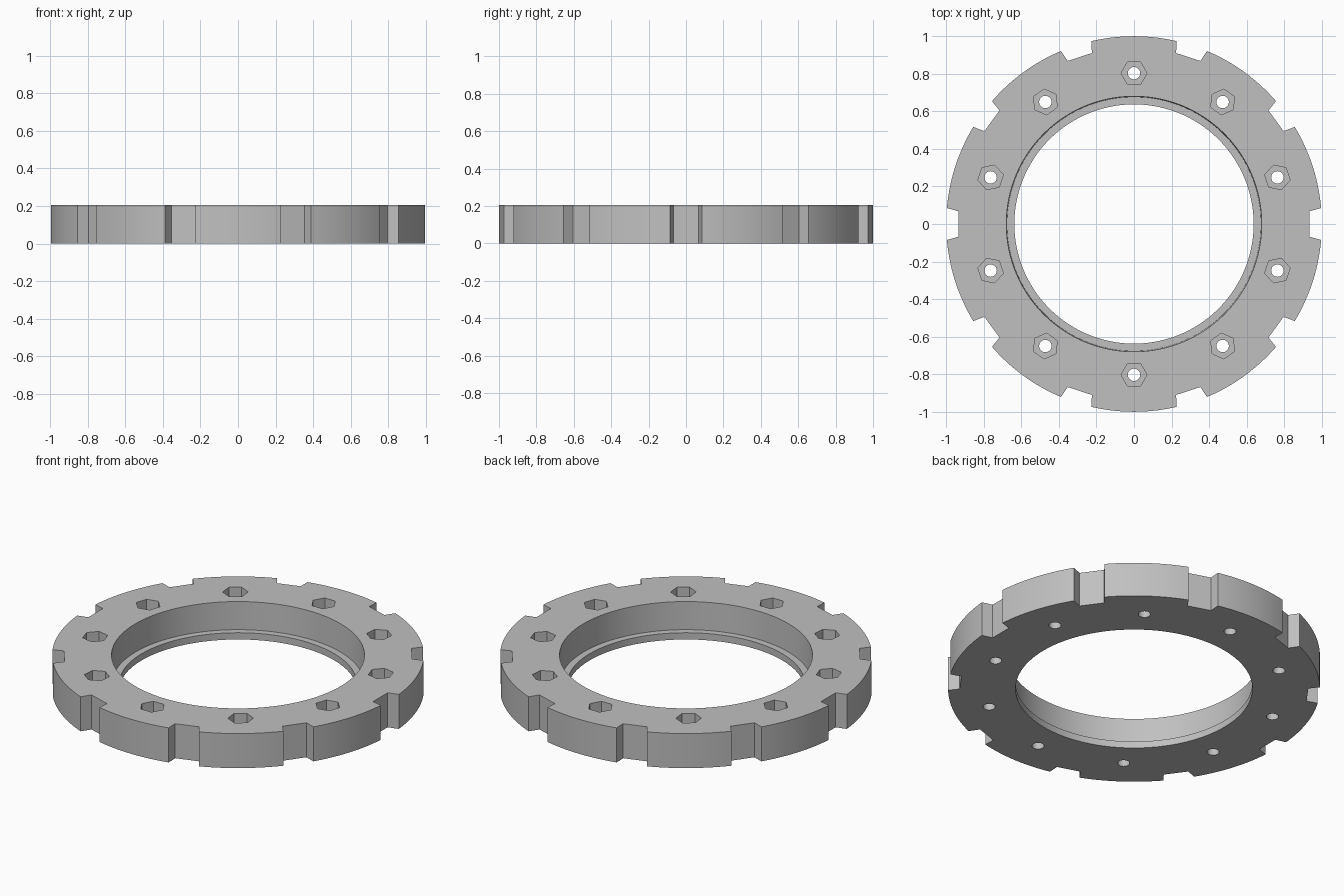
import bpy, bmesh, math
from mathutils import Matrix

if "Cube" in bpy.data.objects:
    bpy.data.objects.remove(bpy.data.objects["Cube"])

HEIGHT, COUNT = 0.205, 10

grey = bpy.data.materials.new("light grey")
grey.diffuse_color = (0.53, 0.53, 0.53, 1)
grey.use_nodes = True
grey.node_tree.nodes["Principled BSDF"].inputs["Base Color"].default_value = grey.diffuse_color


def finish(bm, name):
    bmesh.ops.recalc_face_normals(bm, faces=bm.faces)
    mesh = bpy.data.meshes.new(name)
    bm.to_mesh(mesh)
    bm.free()
    mesh.materials.append(grey)
    obj = bpy.data.objects.new(name, mesh)
    bpy.context.collection.objects.link(obj)
    return obj


def lathe(profile, segments, name):
    """Closed (radius, z) profile revolved about z."""
    bm = bmesh.new()
    rings = []
    for i in range(segments):
        a = 2 * math.pi * i / segments
        rings.append([bm.verts.new((r * math.cos(a), r * math.sin(a), z)) for r, z in profile])
    n = len(profile)
    for i in range(segments):
        p, q = rings[i], rings[(i + 1) % segments]
        for j in range(n):
            k = (j + 1) % n
            bm.faces.new((p[j], q[j], q[k], p[k]))
    return finish(bm, name)


def radial_prisms(outline, z0, z1, start, name):
    """Extruded outline (x is radial, y tangential) repeated around the ring."""
    bm = bmesh.new()
    for i in range(COUNT):
        turn = Matrix.Rotation(math.radians(start) + 2 * math.pi * i / COUNT, 3, 'Z')
        low, high = [[bm.verts.new(turn @ Matrix.Translation((x, y, z)).to_translation())
                      for x, y in outline] for z in (z0, z1)]
        n = len(outline)
        bm.faces.new(low[::-1])
        bm.faces.new(high)
        for j in range(n):
            k = (j + 1) % n
            bm.faces.new((low[j], low[k], high[k], high[j]))
    return finish(bm, name)


def polygon(radius, sides, centre, phase=0.0):
    return [(centre + radius * math.cos(phase + 2 * math.pi * i / sides),
             radius * math.sin(phase + 2 * math.pi * i / sides)) for i in range(sides)]


# Ring body with a thin lip at the bottom of the bore
ring = lathe([(0.637, 0), (1, 0), (1, HEIGHT), (0.68, HEIGHT),
              (0.676, 0.04), (0.637, 0.04)], 180, "notched_ring")

cutters = [
    # Tapered notches in the rim
    radial_prisms([(0.935, -0.068), (1.1, -0.114), (1.1, 0.114), (0.935, 0.068)],
                  -0.1, 0.4, 0, "rim_notch_cutter"),
    # Hexagonal nut pockets, corners pointing along the rim
    radial_prisms(polygon(0.069, 6, 0.803, math.pi / 2), 0.1, 0.4, 18, "nut_pocket_cutter"),
    # Round screw holes right through
    radial_prisms(polygon(0.033, 24, 0.803), -0.1, 0.4, 18, "screw_hole_cutter"),
]

bpy.context.view_layer.objects.active = ring
for cutter in cutters:
    cutter.hide_render = True
    mod = ring.modifiers.new(cutter.name, 'BOOLEAN')
    mod.operation = 'DIFFERENCE'
    mod.solver = 'EXACT'
    mod.object = cutter
    bpy.ops.object.modifier_apply(modifier=mod.name)
for cutter in cutters:
    bpy.data.objects.remove(cutter)

# Smooth round walls, crisp edges
bpy.ops.object.select_all(action='DESELECT')
ring.select_set(True)
bpy.ops.object.shade_smooth_by_angle(angle=math.radians(25))
